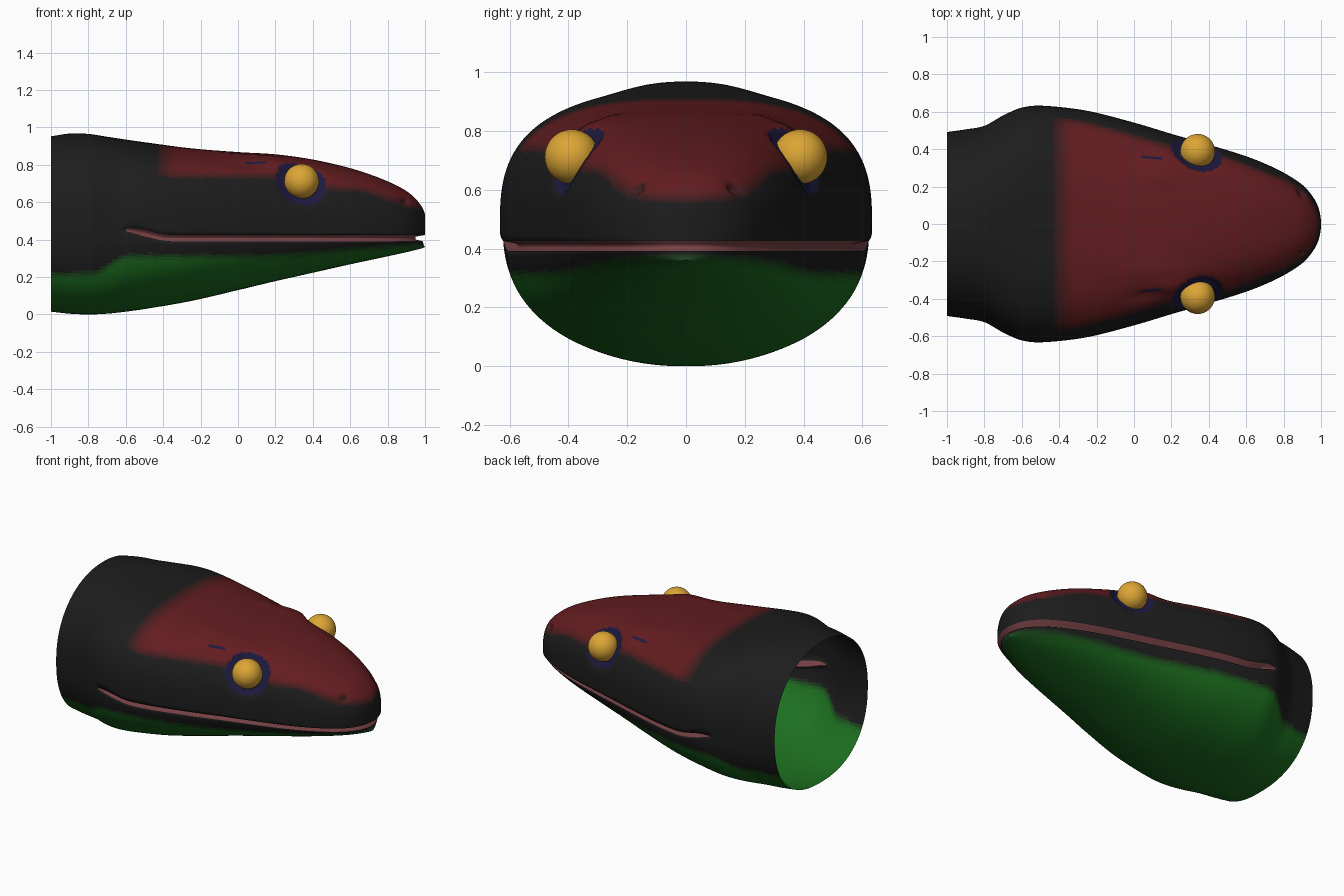
import bpy, bmesh, math
from mathutils import Vector

if "Cube" in bpy.data.objects:
    bpy.data.objects.remove(bpy.data.objects["Cube"])

# Stations along the head: x, top z, bottom z, half width, widest z, squareness
KEYS = [(-1.0, .952, .015, .492, .48, 2.15), (-.9, .967, .004, .506, .48, 2.2),
        (-.8, .965, .0, .525, .48, 2.3), (-.7, .95, .004, .58, .48, 2.5),
        (-.6, .935, .015, .622, .48, 2.7), (-.48, .918, .032, .632, .48, 2.8),
        (-.25, .888, .072, .605, .48, 2.8), (0, .868, .13, .542, .475, 2.8),
        (.2, .856, .178, .482, .47, 2.8), (.4, .828, .223, .424, .465, 2.8),
        (.6, .782, .268, .362, .46, 2.7), (.75, .732, .3, .3, .455, 2.6),
        (.87, .678, .326, .232, .45, 2.5), (.94, .628, .342, .168, .445, 2.5),
        (.985, .572, .354, .09, .44, 2.5), (1.0, .535, .362, 0, .44, 2.5)]
EYE = Vector((.34, .388, .712))
STEPS_PER_KEY, ARC = 12, 36


def lerp_step(a, b, v):
    t = max(0, min(1, (v - a) / (b - a)))
    return t * t * (3 - 2 * t)


def station(u):
    """Smooth Catmull-Rom value (and its derivative) at key index u."""
    last = KEYS[-2]
    pts = [KEYS[0]] + KEYS + [(last[0], last[1], last[2], -last[3]) + last[4:]]
    i = min(int(u), len(KEYS) - 2)
    t = u - i
    val, der = [], []
    for a, b, c, d in zip(*pts[i:i + 4]):
        k1, k2, k3 = c - a, 2 * a - 5 * b + 4 * c - d, 3 * b - a - 3 * c + d
        val.append(b + .5 * (k1 * t + k2 * t * t + k3 * t ** 3))
        der.append(.5 * (k1 + 2 * k2 * t + 3 * k3 * t * t))
    return val, der


def bump(p, centre, size):
    return math.exp(-sum(((p[i] - centre[i]) / size[i]) ** 2 for i in range(3)))


def sculpt(p):
    """Brow ridges, eye sockets and nostril pits."""
    out = Vector((0, p.y, p.z - .5)).normalized()
    d = .03 * bump(p, (.27, .345, .82), (.16, .06, .045))
    d -= .035 * bump(p, (.12, .42, .81), (.11, .05, .022))
    r = (p - EYE).length
    d -= .025 * math.exp(-((r - .1) / .03) ** 2)
    d -= .03 * bump(p, (.895, .185, .61), (.024, .04, .022))
    d += .012 * bump(p, (.15, .25, .87), (.2, .05, .1))
    return p + out * d


def half_ring(u):
    (x, top, bot, w, mid, sq), der = station(u)
    x = min(x, 1)
    n = Vector((-der[3], der[0], 0)).normalized()
    open_ = lerp_step(-.63, -.5, x)
    zm = .408 + .045 * (1 - lerp_step(-.62, -.35, x))
    g = .006 + .011 * open_

    def at(th):
        c, s = max(0, math.cos(th)), math.sin(th)
        q = sq if s > 0 else 2.35
        h = (top - mid) if s > 0 else (mid - bot)
        return Vector((x, w * c ** (2 / q),
                       mid + h * math.copysign(abs(s) ** (2 / q), s)))

    def angle(z):
        return -math.asin(min(1, (mid - z) / (mid - bot)) ** (2.35 / 2))
    ta, tb = angle(zm + g), angle(zm - g)
    pts = [sculpt(at(math.pi / 2 + (ta - math.pi / 2) * i / ARC)) for i in range(ARC + 1)]
    # Mouth groove, folded inward between the lips
    for f in (.45, -.45):
        p = at(angle(zm + f * g)) - n * .05 * open_
        p.y = max(p.y, 0)
        pts.append(p)
    for i in range(ARC + 1):
        p = at(tb + (-math.pi / 2 - tb) * i / ARC)
        p -= n * .012 * open_ * (1 - i / ARC)
        p.y = max(p.y, 0)
        pts.append(p)
    pts[0].y = pts[-1].y = 0
    return pts


# Colours, with blended in-between tones
COLS = {'black': (.012, .012, .012), 'red': (.125, .012, .014), 'green': (.012, .16, .014),
        'blue': (.012, .01, .05), 'pink': (.19, .055, .06), 'gold': (.72, .38, .035)}
mats = {}


def material(name, amount=1.0):
    level = round(amount * 6)
    key = f"{name}_{level}"
    if key not in mats:
        m = bpy.data.materials.new(key)
        m.diffuse_color = [a + (b - a) * level / 6 for a, b in
                           zip(COLS['black'], COLS[name])] + [1]
        m.use_nodes = True
        m.node_tree.nodes["Principled BSDF"].inputs["Base Color"].default_value = m.diffuse_color
        mats[key] = m
    return mats[key]


def skin(c):
    x, y, z = c.x, abs(c.y), c.z
    edge = .745 - .07 * lerp_step(.1, .6, x) - .1 * lerp_step(.6, 1, x)
    red = lerp_step(-.46, -.3, x) * lerp_step(edge - .03, edge + .03, z)
    edge = .215 + .095 * lerp_step(-.8, -.58, x) + .055 * lerp_step(0, 1, x)
    green = 1 - lerp_step(edge - .035, edge + .025, z)
    p = Vector((x, y, z))
    if (p - EYE).length < .14 or bump(p, (.1, .4, .82), (.12, .06, .025)) > .4:
        return material('blue')
    if bump(p, (.895, .185, .61), (.024, .05, .022)) > .4:
        return material('red', .3)
    return material('red', red) if red > green else material('green', green)


# Head shell, open at the neck
bm = bmesh.new()
count = (len(KEYS) - 1) * STEPS_PER_KEY
rings = []
for k in range(count + 1):
    half = half_ring(k / STEPS_PER_KEY)
    full = half + [Vector((p.x, -p.y, p.z)) for p in half[-2:0:-1]]
    rings.append([bm.verts.new(p) for p in full])
n_half, n = len(half), len(full)
mesh = bpy.data.meshes.new("head")
slots = []
for a, b in zip(rings, rings[1:]):
    for j in range(n):
        i = (j + 1) % n
        f = bm.faces.new((a[j], a[i], b[i], b[j]))
        f.smooth = True
        c = f.calc_center_median()
        seg = j if j < n_half - 1 else n - 1 - j
        if ARC <= seg <= ARC + 2 and c.x > -.6:
            m = material('pink')
        else:
            m = skin(c)
        if m not in slots:
            slots.append(m)
        f.material_index = slots.index(m)
bmesh.ops.remove_doubles(bm, verts=bm.verts, dist=.0002)
bmesh.ops.recalc_face_normals(bm, faces=bm.faces)
bm.to_mesh(mesh)
bm.free()
for m in slots:
    mesh.materials.append(m)
bpy.context.collection.objects.link(bpy.data.objects.new("head", mesh))

# Eyes
for side, label in ((1, "left"), (-1, "right")):
    bpy.ops.mesh.primitive_uv_sphere_add(segments=40, ring_count=24, radius=.093,
                                         location=(EYE.x, side * EYE.y, EYE.z))
    eye = bpy.context.object
    eye.name = f"eye_{label}"
    eye.data.materials.append(material('gold'))
    bpy.ops.object.shade_smooth()
